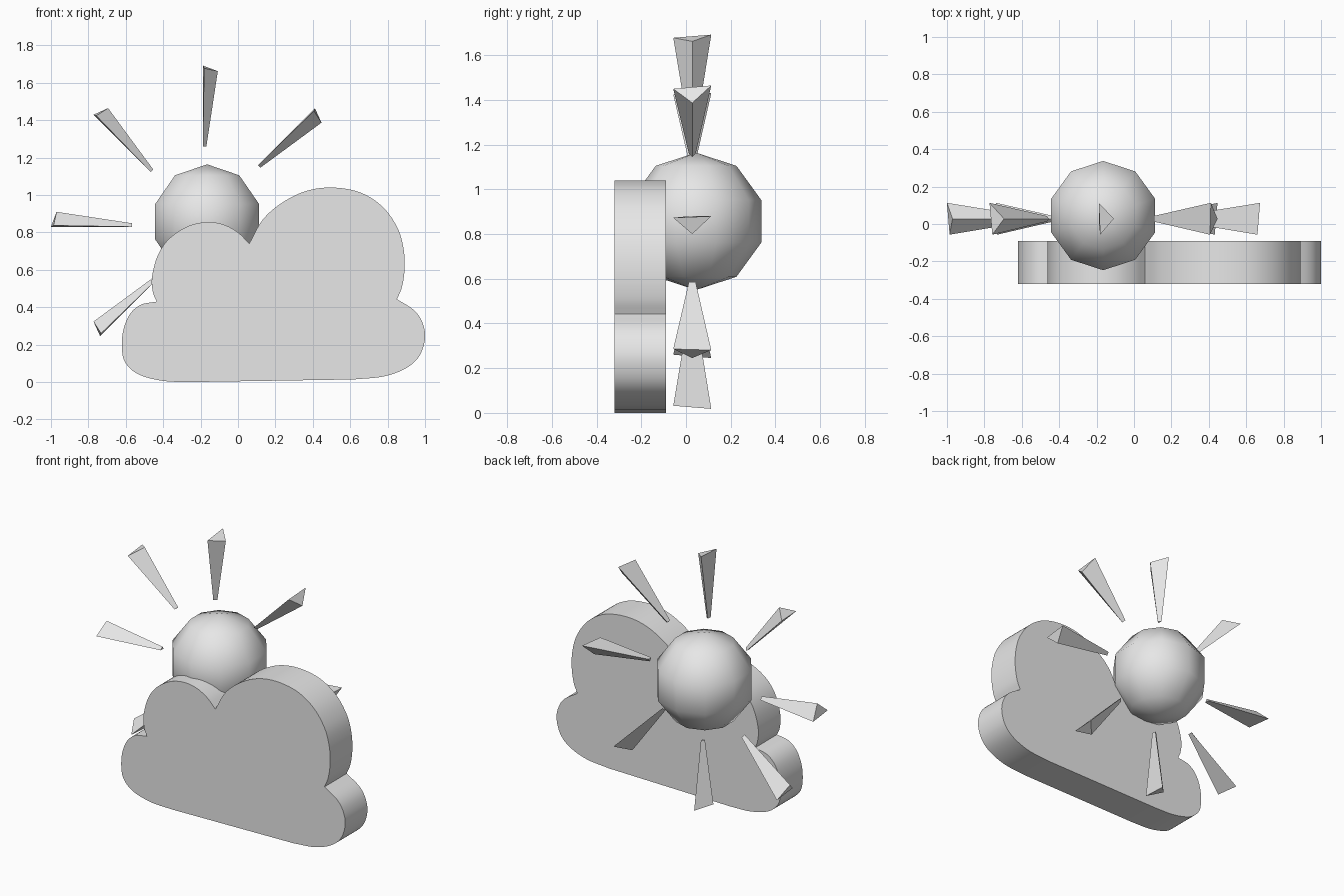
import bpy, bmesh, math
from mathutils import Vector

cube = bpy.data.objects.get("Cube")
if cube:
    bpy.data.objects.remove(cube, do_unlink=True)

grey = bpy.data.materials.new("plain grey")
grey.use_nodes = True
grey.diffuse_color = (0.8, 0.8, 0.8, 1)
grey.node_tree.nodes["Principled BSDF"].inputs["Base Color"].default_value = grey.diffuse_color


def make_object(name, bm, smooth_angle=None):
    bmesh.ops.recalc_face_normals(bm, faces=bm.faces[:])
    mesh = bpy.data.meshes.new(name)
    bm.to_mesh(mesh)
    bm.free()
    mesh.materials.append(grey)
    obj = bpy.data.objects.new(name, mesh)
    bpy.context.collection.objects.link(obj)
    if smooth_angle:
        bpy.ops.object.select_all(action='DESELECT')
        obj.select_set(True)
        bpy.context.view_layer.objects.active = obj
        bpy.ops.object.shade_smooth_by_angle(angle=math.radians(smooth_angle))
    return obj


def smooth_path(points, steps=5):
    """Smooth line through the points of one lobe."""
    p = [Vector(q) for q in points]
    p = [2 * p[0] - p[1]] + p + [2 * p[-1] - p[-2]]
    path = []
    for a, b, c, d in zip(p, p[1:], p[2:], p[3:]):
        for i in range(steps):
            t = i / steps
            path.append(0.5 * (2 * b + (c - a) * t + (2 * a - 5 * b + 4 * c - d) * t * t
                               + (3 * b - a - 3 * c + d) * t ** 3))
    return path + [p[-2]]


# Cloud: four lobes meeting at creases, closed by a flat base
right_lobe = [(0.62, 0.014), (0.78, 0.03), (0.9, 0.075), (0.97, 0.14), (1.0, 0.235),
              (0.985, 0.32), (0.94, 0.385), (0.85, 0.443)]
tall_lobe = [(0.85, 0.443), (0.877, 0.51), (0.891, 0.61), (0.884, 0.72), (0.85, 0.83), (0.77, 0.94),
             (0.65, 1.015), (0.5, 1.04), (0.36, 1.02), (0.23, 0.955), (0.13, 0.865), (0.06, 0.74)]
middle_lobe = [(0.06, 0.74), (0.0, 0.80), (-0.08, 0.843), (-0.17, 0.855), (-0.27, 0.832),
               (-0.37, 0.765), (-0.43, 0.675), (-0.46, 0.56), (-0.455, 0.48), (-0.435, 0.43)]
left_lobe = [(-0.435, 0.43), (-0.52, 0.413), (-0.58, 0.36), (-0.615, 0.27), (-0.62, 0.17),
             (-0.6, 0.1), (-0.53, 0.04), (-0.4, 0.006), (-0.25, 0.0)]
outline = []
for lobe in (right_lobe, tall_lobe, middle_lobe, left_lobe):
    path = smooth_path(lobe)
    outline += path if lobe is left_lobe else path[:-1]
bm = bmesh.new()
front = bm.faces.new([bm.verts.new((x, -0.32, z)) for x, z in outline])
extruded = bmesh.ops.extrude_face_region(bm, geom=[front], use_keep_orig=True)["geom"]
bmesh.ops.translate(bm, vec=(0, 0.23, 0), verts=[v for v in extruded if isinstance(v, bmesh.types.BMVert)])
make_object("cloud", bm, 30)

# Sun ball
bm = bmesh.new()
bmesh.ops.create_uvsphere(bm, u_segments=10, v_segments=5, radius=0.307)
bmesh.ops.translate(bm, vec=(-0.165, 0.045, 0.857), verts=bm.verts[:])
make_object("sun_ball", bm, 60)

# Sun rays: eight tapered three-sided wedges; each corner is (outward, depth, sideways)
inner = [(0.405, -0.015, -0.025), (0.405, 0.015, -0.025), (0.405, 0.0, -0.006)]
outer = [(0.823, -0.085, -0.018), (0.837, 0.085, -0.025), (0.807, 0.0, 0.055)]
for i in range(8):
    angle = i * math.pi / 4
    c, s = math.cos(angle), math.sin(angle)
    bm = bmesh.new()
    ends = [[bm.verts.new((-0.163 + u * c + v * s, 0.028 + d, 0.855 + u * s - v * c)) for u, d, v in end]
            for end in (inner, outer)]
    for end in ends:
        bm.faces.new(end)
    for j in range(3):
        k = (j + 1) % 3
        bm.faces.new((ends[0][j], ends[0][k], ends[1][k], ends[1][j]))
    make_object(f"sun_ray_{i + 1}", bm)
